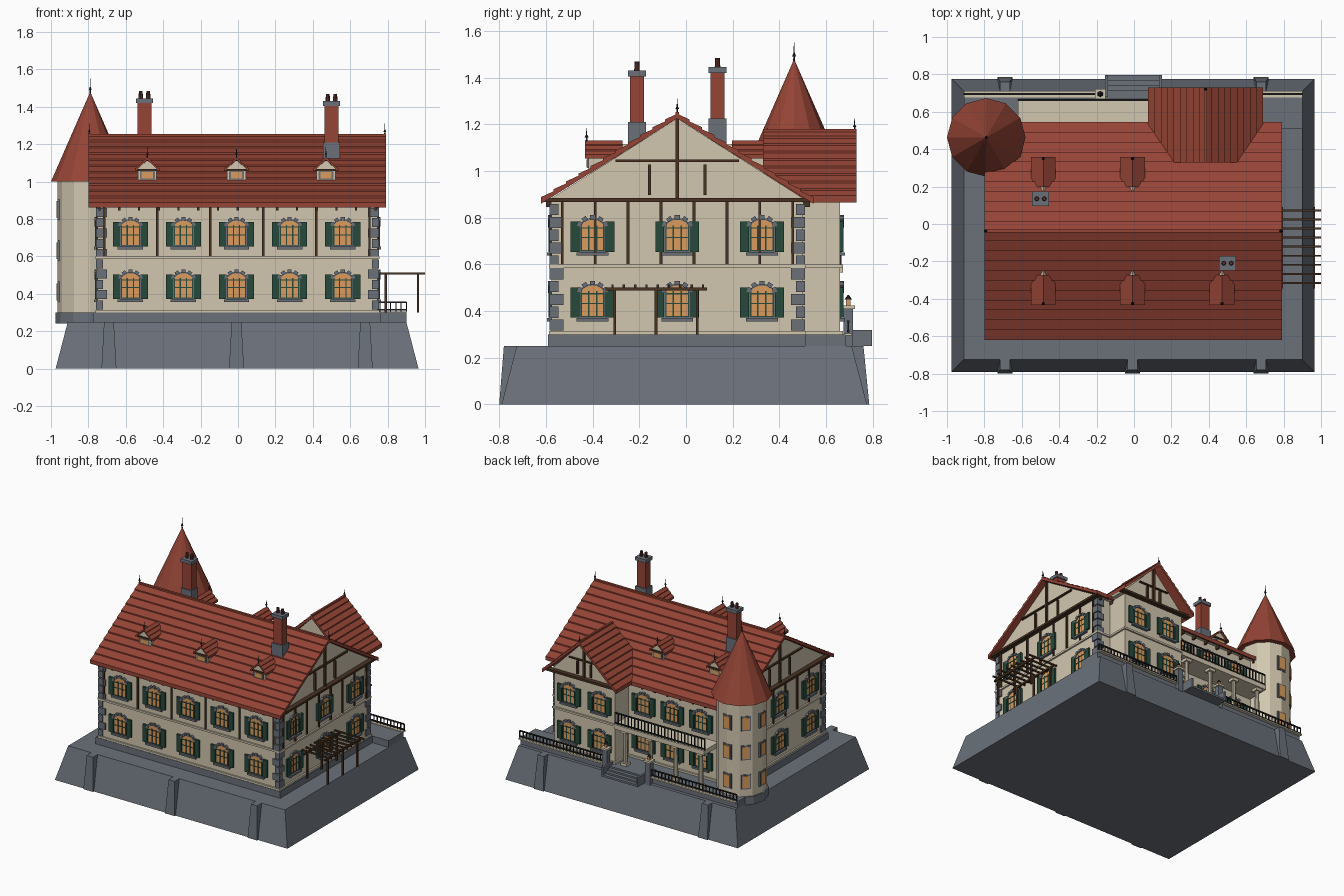
import bpy, bmesh, math
from mathutils import Matrix, Vector

if "Cube" in bpy.data.objects:
    bpy.data.objects.remove(bpy.data.objects["Cube"])

COLOURS = {
    "roof_red": (0.30, 0.058, 0.036), "plaster": (0.64, 0.57, 0.43),
    "stone": (0.145, 0.165, 0.195), "timber": (0.065, 0.032, 0.016),
    "shutter_green": (0.02, 0.068, 0.045), "glass_amber": (0.70, 0.33, 0.11),
    "iron": (0.018, 0.018, 0.02), "clay_dark": (0.10, 0.03, 0.025),
}
MATS = {}
for name, rgb in COLOURS.items():
    m = bpy.data.materials.new(name)
    m.use_nodes = True
    m.diffuse_color = (*rgb, 1)
    m.node_tree.nodes["Principled BSDF"].inputs["Base Color"].default_value = (*rgb, 1)
    MATS[name] = m

T = Matrix.Translation
I = Matrix.Identity(4)


def turn(deg, axis="Z"):
    return Matrix.Rotation(math.radians(deg), 4, axis)


class Part:
    """Collects simple solids into one named object."""

    def __init__(self, name):
        self.name, self.bm, self.used = name, bmesh.new(), []

    def paint(self, verts, mat):
        if mat not in self.used:
            self.used.append(mat)
        for f in {f for v in verts for f in v.link_faces}:
            f.material_index = self.used.index(mat)

    def box(self, x, y, z, mat, M=I, top=None):
        """Box from three ranges; top gives other x and y ranges for a taper."""
        vs = bmesh.ops.create_cube(self.bm, size=1)["verts"]
        for v in vs:
            i, j, k = (int(c > 0) for c in v.co)
            tx, ty = top if (top and k) else (x, y)
            v.co = M @ Vector((tx[i], ty[j], z[k]))
        self.paint(vs, mat)

    def prism(self, profile, y, mat, M=I):
        """Closed x-z profile pulled along y."""
        vs = [self.bm.verts.new(M @ Vector((px, y[0], pz))) for px, pz in profile]
        face = self.bm.faces.new(vs)
        out = bmesh.ops.extrude_face_region(self.bm, geom=[face])["geom"]
        new = [v for v in out if isinstance(v, bmesh.types.BMVert)]
        bmesh.ops.translate(self.bm, verts=new, vec=M.to_3x3() @ Vector((0, y[1] - y[0], 0)))
        self.paint(vs + new, mat)

    def cone(self, x, y, z, r0, r1, mat, n=8):
        vs = bmesh.ops.create_cone(self.bm, cap_ends=True, segments=n, radius1=r0, radius2=r1,
                                   depth=z[1] - z[0], matrix=T((x, y, sum(z) / 2)))["verts"]
        self.paint(vs, mat)

    def done(self):
        bmesh.ops.recalc_face_normals(self.bm, faces=self.bm.faces)
        mesh = bpy.data.meshes.new(self.name)
        self.bm.to_mesh(mesh)
        self.bm.free()
        for u in self.used:
            mesh.materials.append(MATS[u])
        bpy.context.collection.objects.link(bpy.data.objects.new(self.name, mesh))


def tiled_roof(p, half, z0, z1, y, n, M=I, t=0.02, step=0.009):
    """Gable roof shell with stepped tile courses, ridge along local y."""
    side = []
    for i in range(n):
        a, b = i / n, (i + 1) / n
        side += [(half * (1 - a), z0 + (z1 - z0) * a + step), (half * (1 - b), z0 + (z1 - z0) * b)]
    inner = [(0, z1 - t), (half, z0 - t)]
    left = [(-x, z) for x, z in reversed(side[:-1])]
    p.prism(side + left + [(-half, z0 - t), inner[0], inner[1]], y, "roof_red", M)


def finial(p, x, y, z, h):
    p.cone(x, y, (z - 0.02, z + h), 0.005, 0.001, "iron", 6)
    p.cone(x, y, (z + h * 0.25, z + h * 0.45), 0.009, 0.003, "iron", 6)


def window(p, M):
    """Arched window with mullions, stone arch, sill and shutters; faces local -y."""
    def arch(w, low, spring, rise):
        arc = [math.pi * k / 8 for k in range(9)]
        return [(-w, low), (w, low)] + [(w * math.cos(a), spring + rise * math.sin(a)) for a in arc]
    p.prism(arch(0.057, -0.07, 0.035, 0.043), (0, -0.006), "stone", M)
    p.prism(arch(0.05, -0.065, 0.035, 0.034), (0, -0.009), "glass_amber", M)
    for x in (-0.048, -0.017, 0.017, 0.048):
        p.box((x - 0.003, x + 0.003), (-0.012, 0), (-0.065, 0.045), "shutter_green", M)
    for z in (-0.065, -0.01, 0.032):
        p.box((-0.05, 0.05), (-0.012, 0), (z, z + 0.005), "shutter_green", M)
    for k in range(5):
        a = math.radians(18 + 36 * k)
        B = M @ T((0.056 * math.cos(a), 0, 0.037 + 0.042 * math.sin(a))) @ turn(72 - 36 * k, "Y")
        p.box((-0.011, 0.011), (-0.016, 0), (-0.008, 0.010), "stone", B)
    p.box((-0.068, 0.068), (-0.02, 0), (-0.084, -0.07), "stone", M)
    for s in (-1, 1):
        p.box(sorted((s * 0.056, s * 0.094)), (-0.014, 0), (-0.068, 0.062), "shutter_green", M)


def railing(p, x0, x1, y, z, h):
    n = round((x1 - x0) / 0.028)
    for k in range(n + 1):
        x = x0 + (x1 - x0) * k / n
        p.box((x - 0.003, x + 0.003), (y - 0.003, y + 0.003), (z, z + h), "iron")
    for zz in (z + 0.01, z + h):
        p.box((x0, x1), (y - 0.005, y + 0.005), (zz - 0.004, zz + 0.004), "iron")


def gable_timbers(p, M, half, z0, z1):
    """Timber frame on a gable facing local -y."""
    d, h = (-0.014, 0.005), z1 - z0
    p.box((-half - 0.05, half + 0.05), (-0.035, 0.005), (z0, z0 + 0.016), "timber", M)
    p.box((-0.008, 0.008), d, (z0, z1), "timber", M)
    w = half * 0.5
    p.box((-w, w), d, (z0 + h * 0.48, z0 + h * 0.51), "timber", M)
    for s in (-1, 1):
        p.box((s * w * 0.45 - 0.006, s * w * 0.45 + 0.006), d, (z0 + 0.03, z0 + h * 0.45), "timber", M)


# Battered stone base with buttresses, plinth and terrace
p = Part("stone_base")
p.box((-0.975, 0.965), (-0.79, 0.775), (0, 0.25), "stone", top=((-0.91, 0.90), (-0.725, 0.71)))
for x in (-0.69, -0.008, 0.68):
    p.box((x - 0.04, x + 0.04), (-0.80, -0.7), (0, 0.25), "stone",
          top=((x - 0.026, x + 0.026), (-0.78, -0.7)))
    if abs(x) > 0.1:
        p.box((x - 0.04, x + 0.04), (0.7, 0.785), (0, 0.25), "stone",
              top=((x - 0.026, x + 0.026), (0.7, 0.76)))
p.box((-0.775, 0.765), (-0.59, 0.52), (0.24, 0.30), "stone")
p.box((-0.91, 0.90), (0.51, 0.685), (0.24, 0.30), "stone")
p.cone(-0.79, 0.463, (0.24, 0.30), 0.185, 0.185, "stone", 12)
p.done()

# Back steps with cheek walls
p = Part("back_steps")
for k in range(4):
    p.box((-0.14, 0.135), (0.68, 0.715 + 0.027 * k), (0.25, 0.30 - 0.012 * k), "stone")
for x in (-0.155, 0.135):
    p.box((x, x + 0.015), (0.68, 0.797), (0.25, 0.32), "stone")
p.done()

# Terrace coping, railing and lantern pillars
p = Part("terrace_railing")
for x0, x1 in ((-0.91, -0.2), (0.2, 0.90)):
    p.box((x0, x1), (0.677, 0.71), (0.295, 0.305), "plaster")
    railing(p, x0, x1, 0.695, 0.305, 0.05)
for x in (-0.18, 0.18):
    p.box((x - 0.02, x + 0.02), (0.675, 0.715), (0.24, 0.41), "stone")
    p.box((x - 0.028, x + 0.028), (0.667, 0.723), (0.41, 0.425), "plaster")
    p.box((x - 0.009, x + 0.009), (0.686, 0.704), (0.425, 0.45), "glass_amber")
    p.cone(x, 0.695, (0.45, 0.47), 0.016, 0.002, "iron", 6)
p.done()

# Plaster walls with gables and moulded bands
p = Part("walls")
p.box((-0.75, 0.745), (-0.575, 0.50), (0.29, 0.88), "plaster")
p.box((0.13, 0.635), (0.45, 0.66), (0.29, 0.88), "plaster")
side = T((0, -0.0375, 0)) @ turn(90)
p.prism([(-0.56, 0.87), (0.56, 0.87), (0, 1.225)], (-0.745, 0.75), "plaster", side)
p.prism([(0.10, 0.87), (0.665, 0.87), (0.3825, 1.155)], (0.35, 0.66), "plaster")
for z, o in ((0.30, 0.012), (0.585, 0.012)):
    p.box((-0.75 - o, 0.745 + o), (-0.575 - o, 0.50 + o), (z, z + 0.014), "plaster")
    p.box((0.13 - o, 0.635 + o), (0.45, 0.66 + o), (z, z + 0.014), "plaster")
p.done()

# Corner quoins
p = Part("corner_quoins")
for cx, sx in ((-0.75, 1), (0.745, -1)):
    for cy, sy in ((-0.575, 1), (0.50, -1)):
        for k in range(10):
            a, b = (0.05, 0.028) if k % 2 else (0.028, 0.05)
            z = 0.316 + k * 0.055
            p.box(sorted((cx - sx * 0.009, cx + sx * a)), sorted((cy - sy * 0.009, cy + sy * b)),
                  (z, z + 0.048), "stone")
p.done()

# Windows on every facade
p = Part("windows")
for z in (0.44, 0.722):
    for x in (-0.575, -0.292, -0.008, 0.276, 0.56):
        window(p, T((x, -0.575, z)))
    for y in (-0.40, -0.0375, 0.325):
        window(p, T((0.745, y, z)) @ turn(90))
        if y < 0.3:
            window(p, T((-0.75, y, z)) @ turn(-90))
    for x in (-0.48, -0.24, 0.0):
        window(p, T((x, 0.50, z)) @ turn(180))
    for x in (0.255, 0.51):
        window(p, T((x, 0.66, z)) @ turn(180))
p.done()

# Timber framing and rafter tails
p = Part("timber_frame")
for k in range(6):
    x = -0.715 + 0.2835 * k
    p.box((x - 0.006, x + 0.006), (-0.585, -0.57), (0.60, 0.875), "timber")
for k in range(8):
    y = -0.53 + 0.141 * k
    for x0, x1 in ((-0.76, -0.74), (0.74, 0.755)):
        p.box((x0, x1), (y - 0.006, y + 0.006), (0.60, 0.875), "timber")
for k in range(15):
    x = -0.74 + 0.1055 * k
    for y in ((-0.60, -0.57), (0.49, 0.53)):
        p.box((x - 0.006, x + 0.006), y, (0.845, 0.88), "timber")
for M in (T((0.745, -0.0375, 0)) @ turn(90), T((-0.75, -0.0375, 0)) @ turn(-90)):
    gable_timbers(p, M, 0.53, 0.868, 1.225)
gable_timbers(p, T((0.3825, 0.66, 0)) @ turn(180), 0.25, 0.868, 1.15)
p.done()

# Main and wing roofs with ridge caps
p = Part("tiled_roofs")
tiled_roof(p, 0.5825, 0.88, 1.245, (-0.79, 0.80), 11, side)
tiled_roof(p, 0.3075, 0.885, 1.172, (0.33, 0.73), 9, T((0.3825, 0, 0)))
p.box((-0.80, 0.79), (-0.046, -0.029), (1.235, 1.253), "roof_red")
p.box((0.375, 0.39), (0.33, 0.73), (1.165, 1.18), "roof_red")
for x in (-0.795, 0.785):
    finial(p, x, -0.0375, 1.25, 0.06)
finial(p, 0.3825, 0.722, 1.175, 0.05)
p.done()

# Dormers
p = Part("dormers")
for x, s in [(d, 1) for d in (-0.485, -0.008, 0.47)] + [(d, -1) for d in (-0.485, -0.008)]:
    M = T((x, -0.0375, 0)) @ turn(0 if s == 1 else 180)
    p.prism([(-0.05, 0.99), (0.05, 0.99), (0.05, 1.07), (0, 1.115), (-0.05, 1.07)],
            (-0.38, -0.2), "plaster", M)
    p.box((-0.04, 0.04), (-0.384, -0.37), (1.012, 1.056), "stone", M)
    p.box((-0.03, 0.03), (-0.388, -0.37), (1.015, 1.05), "glass_amber", M)
    p.box((-0.058, 0.058), (-0.39, -0.37), (1.056, 1.066), "timber", M)
    tiled_roof(p, 0.066, 1.065, 1.13, (-0.395, -0.235), 3, M, 0.012, 0.005)
    finial(p, x, -0.0375 - s * 0.388, 1.13, 0.055)
p.done()

# Chimneys
for name, x, y, z in (("chimney_back", -0.50, 0.135, 0.015), ("chimney_front", 0.50, -0.21, 0)):
    p = Part(name)
    p.box((x - 0.045, x + 0.045), (y - 0.038, y + 0.038), (1.09, 1.21 + z), "stone")
    p.box((x - 0.037, x + 0.037), (y - 0.03, y + 0.03), (1.21, 1.405 + z), "roof_red")
    p.box((x - 0.046, x + 0.046), (y - 0.038, y + 0.038), (1.405 + z, 1.43 + z), "stone")
    for d in (-0.02, 0.02):
        p.cone(x + d, y, (1.43 + z, 1.468 + z), 0.012, 0.01, "clay_dark")
    p.done()

# Round corner tower
p = Part("tower")
p.cone(-0.79, 0.463, (0.29, 1.01), 0.174, 0.174, "plaster", 12)
p.cone(-0.79, 0.463, (1.0, 1.475), 0.21, 0.002, "roof_red", 12)
finial(p, -0.79, 0.463, 1.47, 0.08)
for a in (180, 225, 270):
    for z in (0.41, 0.63, 0.85):
        M = T((-0.79, 0.463, z)) @ turn(a)
        r = 0.168 if a == 225 else 0.172
        p.box((-0.034, 0.034), (-r - 0.004, -0.14), (-0.055, 0.055), "stone", M)
        p.box((-0.025, 0.025), (-r - 0.008, -0.14), (-0.045, 0.045), "glass_amber", M)
p.done()

# Back balcony on columns
p = Part("balcony")
p.box((-0.62, 0.13), (0.49, 0.672), (0.565, 0.60), "plaster")
for x in (-0.57, -0.36, -0.15, 0.06):
    p.cone(x, 0.635, (0.30, 0.565), 0.018, 0.015, "plaster", 10)
    for z in (0.30, 0.545):
        p.box((x - 0.025, x + 0.025), (0.61, 0.66), (z, z + 0.02), "plaster")
railing(p, -0.62, 0.13, 0.662, 0.60, 0.085)
p.done()

# Side pergola
p = Part("pergola")
for x in (0.79, 0.962):
    p.box((x - 0.006, x + 0.006), (-0.345, 0.09), (0.488, 0.502), "timber")
    for y in (-0.305, -0.128, 0.048):
        p.box((x - 0.006, x + 0.006), (y - 0.006, y + 0.006), (0.30, 0.49), "timber")
for k in range(9):
    y = -0.315 + 0.0485 * k
    p.box((0.755, 1.0), (y - 0.005, y + 0.005), (0.502, 0.513), "timber")
p.done()
